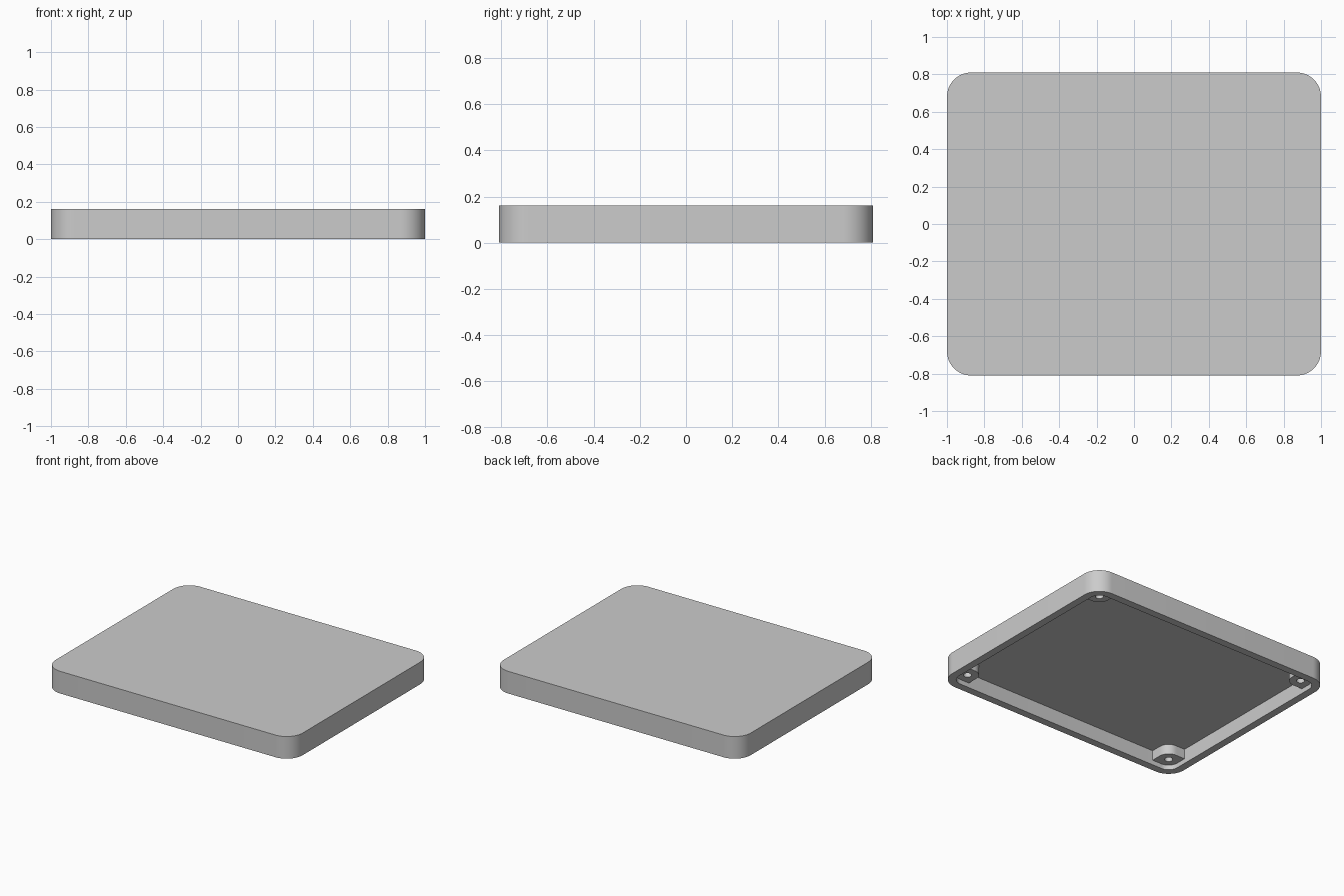
import bpy, bmesh
from math import sin, cos, pi, radians

old = bpy.data.objects.get("Cube")
if old:
    bpy.data.objects.remove(old, do_unlink=True)

HALF_X, HALF_Y, HEIGHT = 1.0, 0.81, 0.162
CORNER = 0.13                      # outer corner radius
WALL = 0.055                       # wall and top plate thickness
CEILING = HEIGHT - WALL
RECESS = 0.035                     # bosses sit above the rim by this much
BOSS = CORNER - WALL
HOLE = 0.027
OVERLAP = 0.004                    # bosses sink slightly into walls and plate

grey = bpy.data.materials.new("light grey")
grey.use_nodes = True
grey.diffuse_color = (0.6, 0.6, 0.6, 1)
grey.node_tree.nodes["Principled BSDF"].inputs["Base Color"].default_value = (0.6, 0.6, 0.6, 1)


def rounded_rectangle(radius, steps=16):
    """Outline whose corner arcs share the lid's corner centres."""
    cx, cy = HALF_X - CORNER, HALF_Y - CORNER
    points = []
    for quarter, (sx, sy) in enumerate([(1, 1), (-1, 1), (-1, -1), (1, -1)]):
        for i in range(steps + 1):
            a = (quarter + i / steps) * pi / 2
            points.append((sx * cx + radius * cos(a), sy * cy + radius * sin(a)))
    return points


def boss_outline(sx, sy, steps=48):
    """Square with its inner and outer corners rounded."""
    points = []
    for i in range(steps):
        a = 2 * pi * i / steps
        x, y = cos(a), sin(a)
        u, v = x * sx, y * sy      # positive towards the walls
        if u > 1e-6 and v > 1e-6:
            r = BOSS + OVERLAP
            points.append((r * x, r * y))
        elif u * v > -1e-6:
            r = BOSS + (OVERLAP if max(u, v) > 0.5 else 0)
            points.append((r * x, r * y))
        else:
            r = BOSS / max(abs(x), abs(y))
            # stretch the side that meets a wall
            kx = 1 + OVERLAP / BOSS if u > 0 else 1
            ky = 1 + OVERLAP / BOSS if v > 0 else 1
            points.append((r * x * kx, r * y * ky))
    return points


def circle(radius, steps=48):
    return [(radius * cos(2 * pi * i / steps), radius * sin(2 * pi * i / steps))
            for i in range(steps)]


def skin(name, sections, closed, location=(0, 0, 0)):
    """Join equal-length outlines; close as a ring or cap both ends."""
    bm = bmesh.new()
    loops = [[bm.verts.new((x, y, z)) for x, y in outline] for outline, z in sections]
    pairs = list(zip(loops, loops[1:]))
    if closed:
        pairs.append((loops[-1], loops[0]))
    else:
        bm.faces.new(loops[0])
        bm.faces.new(loops[-1])
    for a, b in pairs:
        for i in range(len(a)):
            j = (i + 1) % len(a)
            bm.faces.new((a[i], a[j], b[j], b[i]))
    bmesh.ops.recalc_face_normals(bm, faces=bm.faces)
    mesh = bpy.data.meshes.new(name)
    bm.to_mesh(mesh)
    bm.free()
    mesh.materials.append(grey)
    obj = bpy.data.objects.new(name, mesh)
    obj.location = location
    bpy.context.collection.objects.link(obj)
    bpy.ops.object.select_all(action='DESELECT')
    obj.select_set(True)
    bpy.context.view_layer.objects.active = obj
    bpy.ops.object.shade_smooth_by_angle(angle=radians(30))
    return obj


# Hollow lid, open underneath
outer, inner = rounded_rectangle(CORNER), rounded_rectangle(BOSS)
skin("lid_shell", [(outer, HEIGHT), (outer, 0), (inner, 0), (inner, CEILING)], closed=False)

# Screw bosses in the four inside corners
for side, sx in (("left", 1), ("right", -1)):
    for end, sy in (("front", -1), ("back", 1)):
        outline, hole = boss_outline(sx, sy), circle(HOLE)
        top = CEILING + OVERLAP
        skin(f"screw_boss_{end}_{side}",
             [(outline, top), (outline, RECESS), (hole, RECESS), (hole, top)], closed=True,
             location=(sx * (HALF_X - CORNER), sy * (HALF_Y - CORNER), 0))
